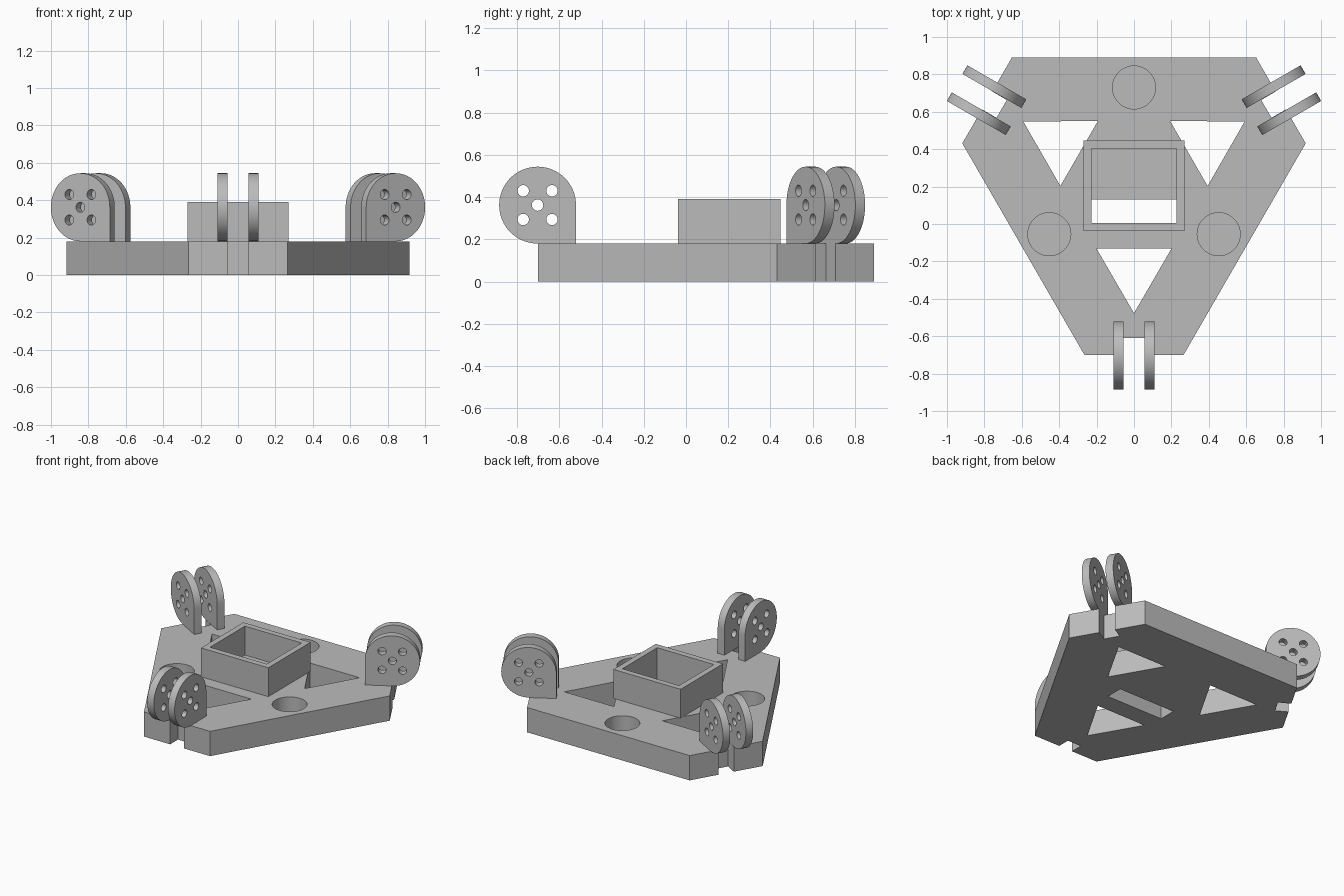
import bpy, bmesh
from math import sin, cos, pi, radians
from mathutils import Matrix, Vector

cube = bpy.data.objects.get("Cube")
if cube:
    bpy.data.objects.remove(cube, do_unlink=True)

grey = bpy.data.materials.new("plain grey")
grey.use_nodes = True
colour = (0.5, 0.5, 0.5, 1)
grey.diffuse_color = colour
grey.node_tree.nodes["Principled BSDF"].inputs["Base Color"].default_value = colour

CENTRE = Vector((0, 0.207, 0))
TOP = 0.18


def spin(i):
    """Turn about the hub by a third of a circle, i times."""
    return Matrix.Translation(CENTRE) @ Matrix.Rotation(radians(120 * i), 4, "Z") @ Matrix.Translation(-CENTRE)


def prism(bm, points, low, high, matrix=Matrix()):
    """Extrude a flat outline from low to high, then place it."""
    bottom = [bm.verts.new(matrix @ Vector((x, y, low))) for x, y in points]
    top = [bm.verts.new(matrix @ Vector((x, y, high))) for x, y in points]
    bm.faces.new(bottom)
    bm.faces.new(top)
    for i in range(len(points)):
        j = (i + 1) % len(points)
        bm.faces.new((bottom[i], bottom[j], top[j], top[i]))


def circle(x, y, r, n):
    return [(x + r * cos(2 * pi * i / n), y + r * sin(2 * pi * i / n)) for i in range(n)]


def rect(x0, x1, y0, y1):
    return [(x0, y0), (x1, y0), (x1, y1), (x0, y1)]


def finish(name, bm):
    bmesh.ops.recalc_face_normals(bm, faces=bm.faces)
    mesh = bpy.data.meshes.new(name)
    bm.to_mesh(mesh)
    bm.free()
    mesh.materials.append(grey)
    obj = bpy.data.objects.new(name, mesh)
    bpy.context.collection.objects.link(obj)
    return obj


def select(obj):
    bpy.ops.object.select_all(action="DESELECT")
    obj.select_set(True)
    bpy.context.view_layer.objects.active = obj


def cut(obj, cutter_bm):
    """Subtract the cutter shapes and discard them."""
    cutter = finish("cutter", cutter_bm)
    cutter.hide_render = True
    mod = obj.modifiers.new("cut", "BOOLEAN")
    mod.operation, mod.solver, mod.object = "DIFFERENCE", "EXACT", cutter
    select(obj)
    bpy.ops.object.modifier_apply(modifier=mod.name)
    bpy.data.objects.remove(cutter, do_unlink=True)
    bpy.ops.object.shade_smooth_by_angle(angle=radians(30))


# Base plate: clipped triangle with a notch in each short edge
corner = [(-0.265, -0.70), (-0.055, -0.70), (-0.055, -0.61),
          (0.055, -0.61), (0.055, -0.70), (0.265, -0.70)]
outline = [(spin(i) @ Vector((x, y, 0))).xy for i in range(3) for x, y in corner]
bm = bmesh.new()
prism(bm, outline, 0, TOP)
base_plate = finish("base_plate", bm)

# Triangular windows, blind round sockets and the slot under the box
bm = bmesh.new()
for i in range(3):
    prism(bm, [(-0.2, -0.132), (0, -0.477), (0.2, -0.132)], -0.1, 0.3, spin(i))
    prism(bm, circle(0, 0.73, 0.115, 48), 0.05, 0.3, spin(i))
prism(bm, rect(-0.228, 0.228, 0.005, 0.13), -0.1, 0.3)
cut(base_plate, bm)

# Open box on the hub
bm = bmesh.new()
prism(bm, rect(-0.27, 0.27, -0.038, 0.447), TOP, 0.39)
hub_box = finish("hub_box", bm)
bm = bmesh.new()
prism(bm, rect(-0.228, 0.228, 0.005, 0.405), 0.1, 0.5)
cut(hub_box, bm)

# Paired lugs: round plate with one square inner corner, five holes
R = 0.182
profile = [(R * cos(a), R * sin(a)) for a in (radians(270 * i / 48) for i in range(49))] + [(R, -R)]
holes = [(0, 0)] + [(sx * 0.068, sz * 0.068) for sx in (-1, 1) for sz in (-1, 1)]
# profile x runs inward (+y), profile y runs up, extrusion runs along x
upright = Matrix(((0, 0, 1, 0), (1, 0, 0, -0.703), (0, 1, 0, TOP + R), (0, 0, 0, 1)))
for i, place in enumerate(("front", "left", "right")):
    for side, x in (("a", -0.11), ("b", 0.057)):
        bm = bmesh.new()
        prism(bm, profile, x, x + 0.053, spin(i) @ upright)
        lug = finish(f"{place}_lug_{side}", bm)
        bm = bmesh.new()
        for hx, hz in holes:
            prism(bm, circle(hx, hz, 0.027, 24), x - 0.05, x + 0.1, spin(i) @ upright)
        cut(lug, bm)
